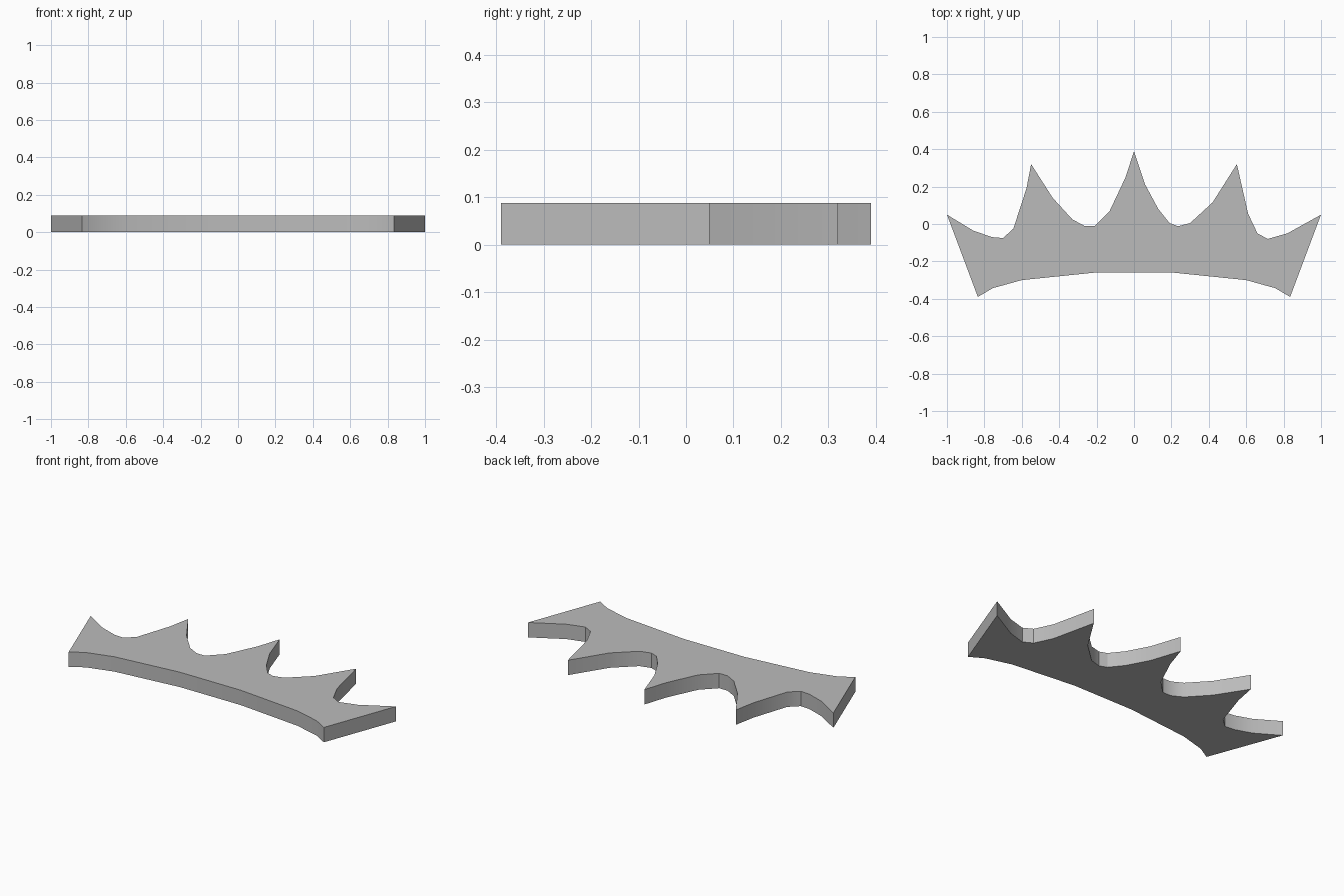
import bpy
import bmesh
import math

cube = bpy.data.objects.get("Cube")
if cube:
    bpy.data.objects.remove(cube, do_unlink=True)

THICKNESS = 0.088


def make_material(name, colour):
    material = bpy.data.materials.new(name)
    material.use_nodes = True
    material.diffuse_color = colour
    material.node_tree.nodes["Principled BSDF"].inputs["Base Color"].default_value = colour
    return material


def extrude_outline(name, outline, thickness, material):
    """Build a solid plate by extruding a closed outline upward."""
    bm = bmesh.new()
    base = bm.faces.new([bm.verts.new((x, y, 0)) for x, y in outline])
    extruded = bmesh.ops.extrude_face_region(bm, geom=[base], use_keep_orig=True)
    top_verts = [item for item in extruded["geom"] if isinstance(item, bmesh.types.BMVert)]
    bmesh.ops.translate(bm, verts=top_verts, vec=(0, 0, thickness))
    bmesh.ops.recalc_face_normals(bm, faces=bm.faces)

    mesh = bpy.data.meshes.new(name)
    bm.to_mesh(mesh)
    bm.free()
    mesh.materials.append(material)
    plate = bpy.data.objects.new(name, mesh)
    bpy.context.collection.objects.link(plate)
    return plate


# Outline sections, running clockwise from the right tip
right_side_valley = [(-1, .05), (-.86, -.035), (-.76, -.07), (-.7, -.075), (-.645, -.025), (-.575, .19)]
right_inner_valley = [(-.55, .32), (-.435, .14), (-.33, .025), (-.265, -.01), (-.21, -.01),
                      (-.13, .07), (-.045, .25)]
left_inner_valley = [(0, .39), (.06, .21), (.13, .08), (.19, .005), (.235, -.012), (.3, .005), (.42, .115)]
left_side_valley = [(.55, .32), (.61, .055), (.66, -.05), (.715, -.08), (.82, -.05), (1, .05)]

# Shallow arched lower edge, mirrored across the middle
half_arch = [(.835, -.39), (.755, -.343), (.6, -.3), (.2, -.259)]
lower_arch = half_arch + [(-x, y) for x, y in reversed(half_arch)]

# Spiked crown plate
grey = make_material("plain_grey", (0.5, 0.5, 0.5, 1))
outline = right_side_valley + right_inner_valley + left_inner_valley + left_side_valley + lower_arch
crown = extrude_outline("crown_plate", outline, THICKNESS, grey)

# Smooth the curved walls while keeping tips and rims crisp
bpy.ops.object.select_all(action="DESELECT")
crown.select_set(True)
bpy.context.view_layer.objects.active = crown
bpy.ops.object.shade_smooth_by_angle(angle=math.radians(30))
